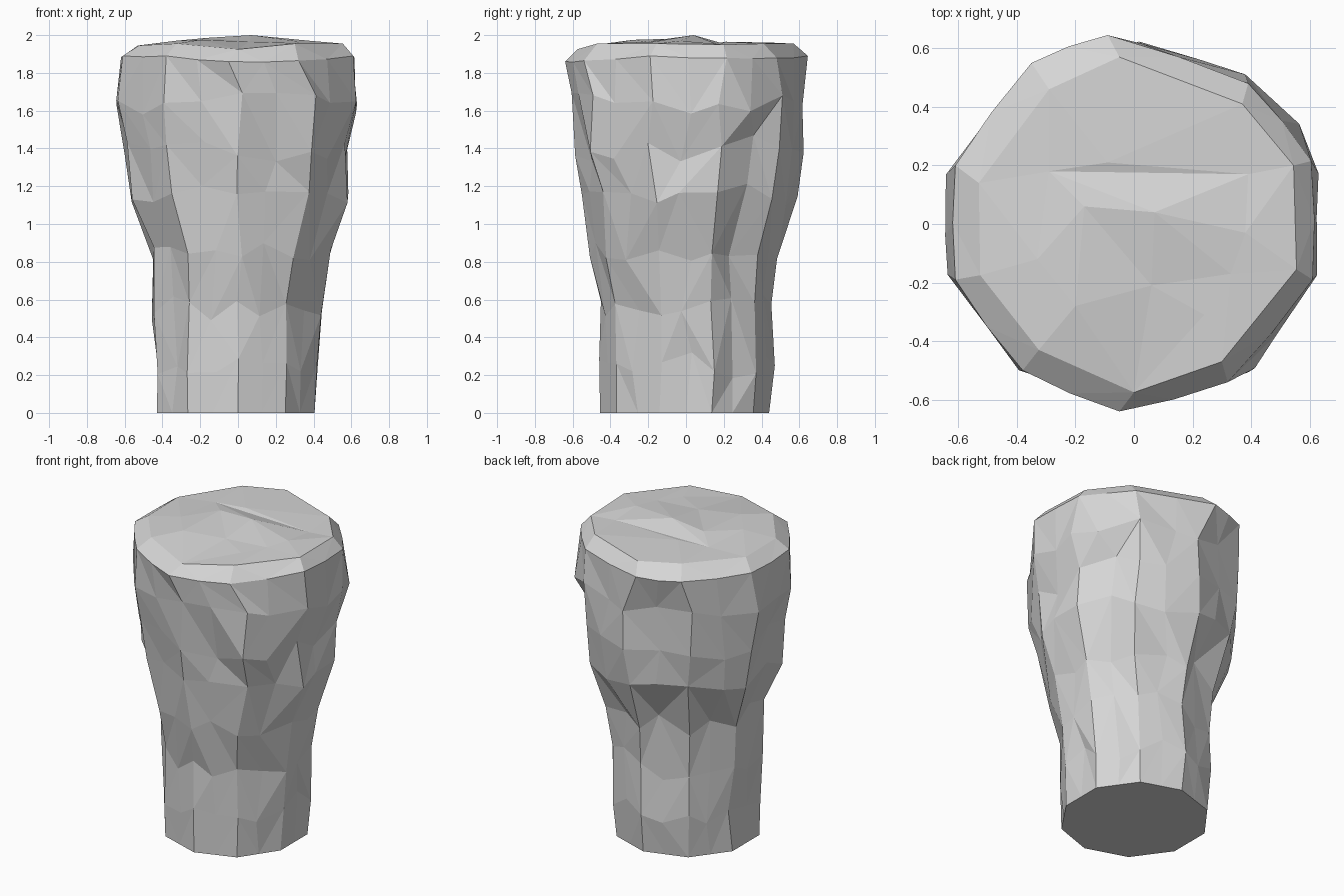
import bpy, bmesh, math, random
from mathutils import Vector
from mathutils.geometry import delaunay_2d_cdt

random.seed(11)
if "Cube" in bpy.data.objects:
    bpy.data.objects.remove(bpy.data.objects["Cube"], do_unlink=True)

# Stone material
stone = bpy.data.materials.new("grey stone")
stone.use_nodes = True
grey = (0.67, 0.67, 0.67, 1)
stone.diffuse_color = grey
bsdf = stone.node_tree.nodes["Principled BSDF"]
bsdf.inputs["Base Color"].default_value = grey
bsdf.inputs["Roughness"].default_value = 0.9

SIDES = 10
COLUMNS = SIDES * 2
FLAT = math.cos(math.pi / SIDES)

# Height, then reach to the -x, +x, -y and +y sides
LEVELS = [
    (0.00, 0.43, 0.405, 0.455, 0.44),
    (0.25, 0.425, 0.42, 0.46, 0.47),
    (0.55, 0.445, 0.44, 0.455, 0.455),
    (0.85, 0.445, 0.485, 0.515, 0.48),
    (1.15, 0.565, 0.575, 0.55, 0.585),
    (1.40, 0.59, 0.575, 0.58, 0.62),
    (1.65, 0.63, 0.62, 0.61, 0.61),
]
# Chips (negative) and bulges (positive): (level, column) -> change of radius
CHIPS = {(1, 7): -0.03, (2, 7): -0.04, (3, 7): -0.06, (3, 9): -0.03, (3, 17): -0.05,
         (4, 7): -0.03, (5, 7): -0.04, (5, 2): 0.08, (5, 3): 0.05, (5, 9): 0.05,
         (6, 2): 0.03, (6, 3): 0.03, (6, 5): 0.04, (6, 7): 0.06, (6, 8): 0.02}

# Corners of the rim and of the top inside it, from the front round by +x
RIM = [(-0.05, -0.64, 1.86), (0.32, -0.54, 1.865), (0.61, -0.19, 1.89),
       (0.605, 0.215, 1.88), (0.39, 0.48, 1.88), (-0.09, 0.645, 1.89),
       (-0.35, 0.55, 1.89), (-0.61, 0.2, 1.885), (-0.61, -0.19, 1.89),
       (-0.38, -0.5, 1.89)]
LIP = [(0, -0.575, 1.925), (0.3, -0.47, 1.955), (0.555, -0.155, 1.955),
       (0.545, 0.2, 1.95), (0.37, 0.41, 1.955), (-0.05, 0.57, 1.955),
       (-0.29, 0.46, 1.96), (-0.53, 0.14, 1.945), (-0.525, -0.175, 1.945),
       (-0.325, -0.43, 1.955)]
CROWN = [(-0.29, 0.18, 1.96), (0.39, 0.17, 1.95), (-0.17, 0.06, 1.985),
         (0.07, 0.04, 2.0), (0.38, -0.03, 1.97), (-0.33, -0.12, 1.97),
         (0.33, -0.17, 1.965), (0.06, -0.21, 1.965), (-0.2, -0.28, 1.975),
         (0.24, -0.31, 1.96), (-0.09, 0.21, 1.965)]


def ring_point(level, column):
    """Point on a body ring: even columns are corners, odd ones lie mid-face."""
    z, left, right, front, back = LEVELS[level]
    angle = math.radians(-90 + column * 360 / COLUMNS)
    corner = column % 2 == 0
    size = 1 if corner else FLAT
    if level:
        rough = 0.012 if corner else 0.035
        drift = 0.045 if corner else 0.075
        size += random.uniform(-rough, rough) + CHIPS.get((level, column), 0)
        angle += random.uniform(-drift, drift)
        z += random.uniform(-drift, drift)
    c, s = math.cos(angle), math.sin(angle)
    return Vector((c * size * (right if c > 0 else left) / FLAT,
                   s * size * (back if s > 0 else front), z))


def rim_point(column):
    """Rim corner, or the middle of a rim edge pushed slightly outward."""
    a = Vector(RIM[column // 2])
    if column % 2 == 0:
        return a
    middle = (a + Vector(RIM[(column // 2 + 1) % SIDES])) / 2
    return Vector((middle.x * 1.015, middle.y * 1.015, middle.z - 0.005))


bm = bmesh.new()

# Chipped body, each quad split along a random diagonal
rings = [[bm.verts.new(ring_point(l, c)) for c in range(COLUMNS)]
         for l in range(len(LEVELS))]
rim = [bm.verts.new(rim_point(c)) for c in range(COLUMNS)]
rings.append(rim)
for low, high in zip(rings, rings[1:]):
    for i in range(COLUMNS):
        j = (i + 1) % COLUMNS
        a, b, c, d = low[i], low[j], high[j], high[i]
        tris = ((a, b, c), (a, c, d)) if random.random() < 0.5 else ((a, b, d), (b, c, d))
        for tri in tris:
            bm.faces.new(tri)

# Flat underside
bm.faces.new(list(reversed(rings[0])))

# Bevelled rim
lip = [bm.verts.new(p) for p in LIP]
for i in range(SIDES):
    a, b, c = rim[2 * i], rim[2 * i + 1], rim[(2 * i + 2) % COLUMNS]
    d = lip[(i + 1) % SIDES]
    for tri in ((a, b, lip[i]), (b, d, lip[i]), (b, c, d)):
        bm.faces.new(tri)

# Low ridges on the top
top = lip + [bm.verts.new(p) for p in CROWN]
border = [(i, (i + 1) % SIDES) for i in range(SIDES)]
ridges = [(SIDES, SIDES + 1), (SIDES + 1, SIDES + 3)]
for tri in delaunay_2d_cdt([v.co.xy for v in top], border + ridges, [], 1, 0.00001)[2]:
    bm.faces.new([top[i] for i in tri])

bmesh.ops.recalc_face_normals(bm, faces=bm.faces)
mesh = bpy.data.meshes.new("rock_pillar")
bm.to_mesh(mesh)
bm.free()
mesh.materials.append(stone)
pillar = bpy.data.objects.new("rock_pillar", mesh)
bpy.context.collection.objects.link(pillar)
